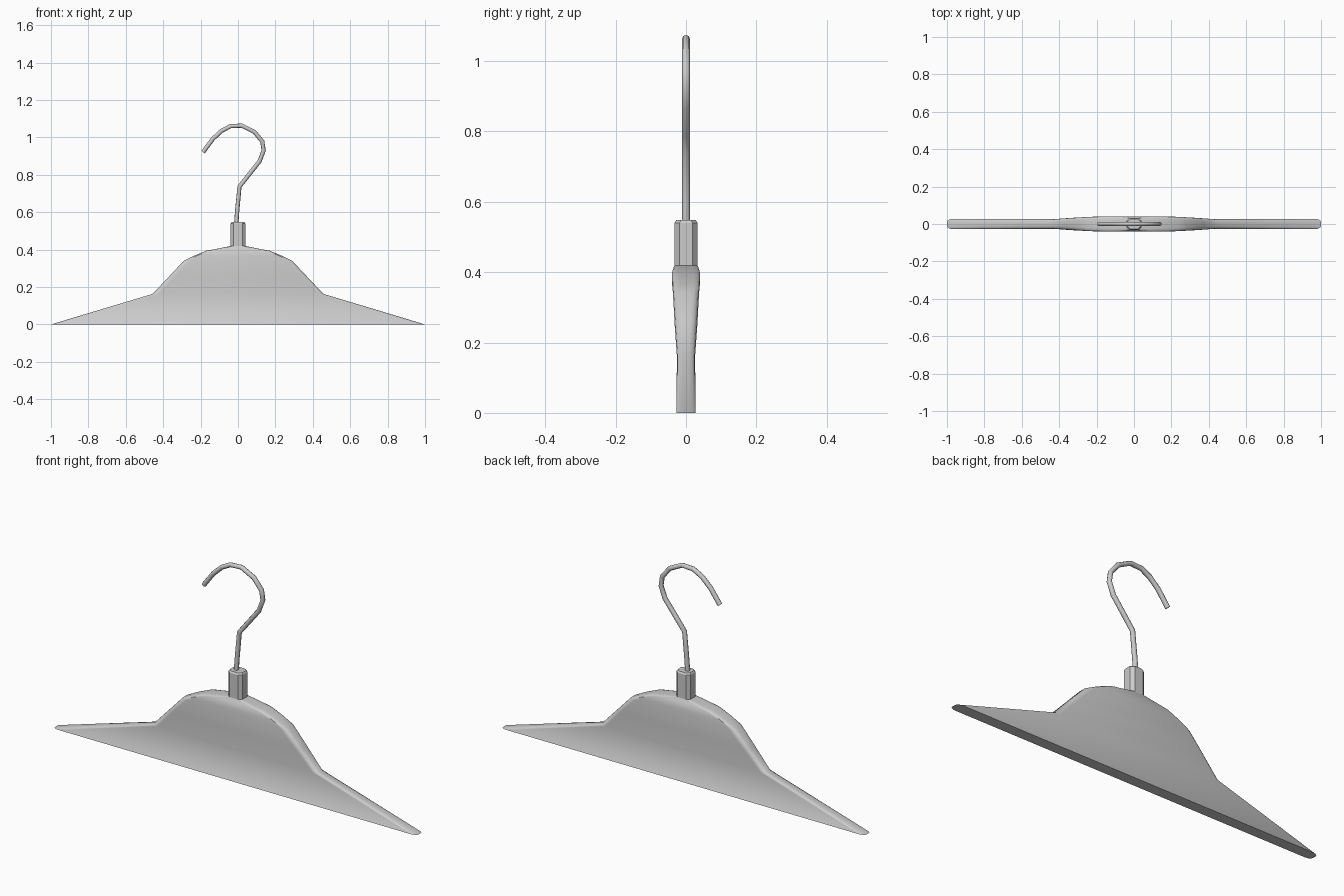
import bpy, bmesh, math

if "Cube" in bpy.data.objects:
    bpy.data.objects.remove(bpy.data.objects["Cube"])


def loft(name, rings, angle):
    """Skin a stack of equal-length closed rings and cap both ends."""
    bm = bmesh.new()
    rows = [[bm.verts.new(p) for p in ring] for ring in rings]
    n = len(rows[0])
    for lo, hi in zip(rows, rows[1:]):
        for i in range(n):
            j = (i + 1) % n
            bm.faces.new((lo[i], lo[j], hi[j], hi[i]))
    bm.faces.new(rows[0][::-1])
    bm.faces.new(rows[-1])
    bmesh.ops.recalc_face_normals(bm, faces=bm.faces[:])
    mesh = bpy.data.meshes.new(name)
    bm.to_mesh(mesh)
    bm.free()
    obj = bpy.data.objects.new(name, mesh)
    bpy.context.collection.objects.link(obj)
    select(obj)
    bpy.ops.object.shade_smooth_by_angle(angle=math.radians(angle))
    return obj


def select(obj):
    bpy.ops.object.select_all(action='DESELECT')
    obj.select_set(True)
    bpy.context.view_layer.objects.active = obj


def section(hx, hy, z, rx, ry, steps=3):
    """Rounded rectangle at height z with corner radii rx, ry."""
    pts = []
    for quarter, (sx, sy) in enumerate(((1, 1), (-1, 1), (-1, -1), (1, -1))):
        for k in range(steps + 1):
            a = math.pi / 2 * (quarter + k / steps)
            pts.append((sx * (hx - rx) + rx * math.cos(a),
                        sy * (hy - ry) + ry * math.sin(a), z))
    return pts


# Shoulder body: half width, half thickness, height
levels = [(1.0, 0.027, 0), (0.457, 0.026, 0.163), (0.37, 0.0325, 0.255),
          (0.29, 0.037, 0.34), (0.235, 0.0395, 0.367), (0.17, 0.04, 0.394),
          (0.10, 0.0375, 0.407), (0.04, 0.033, 0.419)]
loft("hanger_body", [section(x, y, z, min(0.03, x * 0.4), 0.018)
                     for x, y, z in levels], 35)

# Neck block holding the hook
neck = [(0.039, 0.033, 0.39), (0.039, 0.033, 0.54), (0.034, 0.028, 0.548)]
loft("neck", [section(x, y, z, 0.016, 0.014, 1) for x, y, z in neck], 30)

# Wire hook
path = [(-0.01, 0.53), (-0.005, 0.60), (0.008, 0.737), (0.05, 0.79),
        (0.115, 0.872), (0.137, 0.93), (0.13, 0.978), (0.088, 1.029),
        (0.02, 1.063), (-0.04, 1.06), (-0.088, 1.035), (-0.136, 0.99),
        (-0.187, 0.921)]
curve = bpy.data.curves.new("hook", 'CURVE')
curve.dimensions = '3D'
curve.bevel_depth = 0.0115
curve.bevel_resolution = 2
curve.use_fill_caps = True
spline = curve.splines.new('POLY')
spline.points.add(len(path) - 1)
for p, (x, z) in zip(spline.points, path):
    p.co = (x, 0, z, 1)
hook = bpy.data.objects.new("hook", curve)
bpy.context.collection.objects.link(hook)
select(hook)
bpy.ops.object.convert(target='MESH')
bpy.ops.object.shade_smooth_by_angle(angle=math.radians(50))
